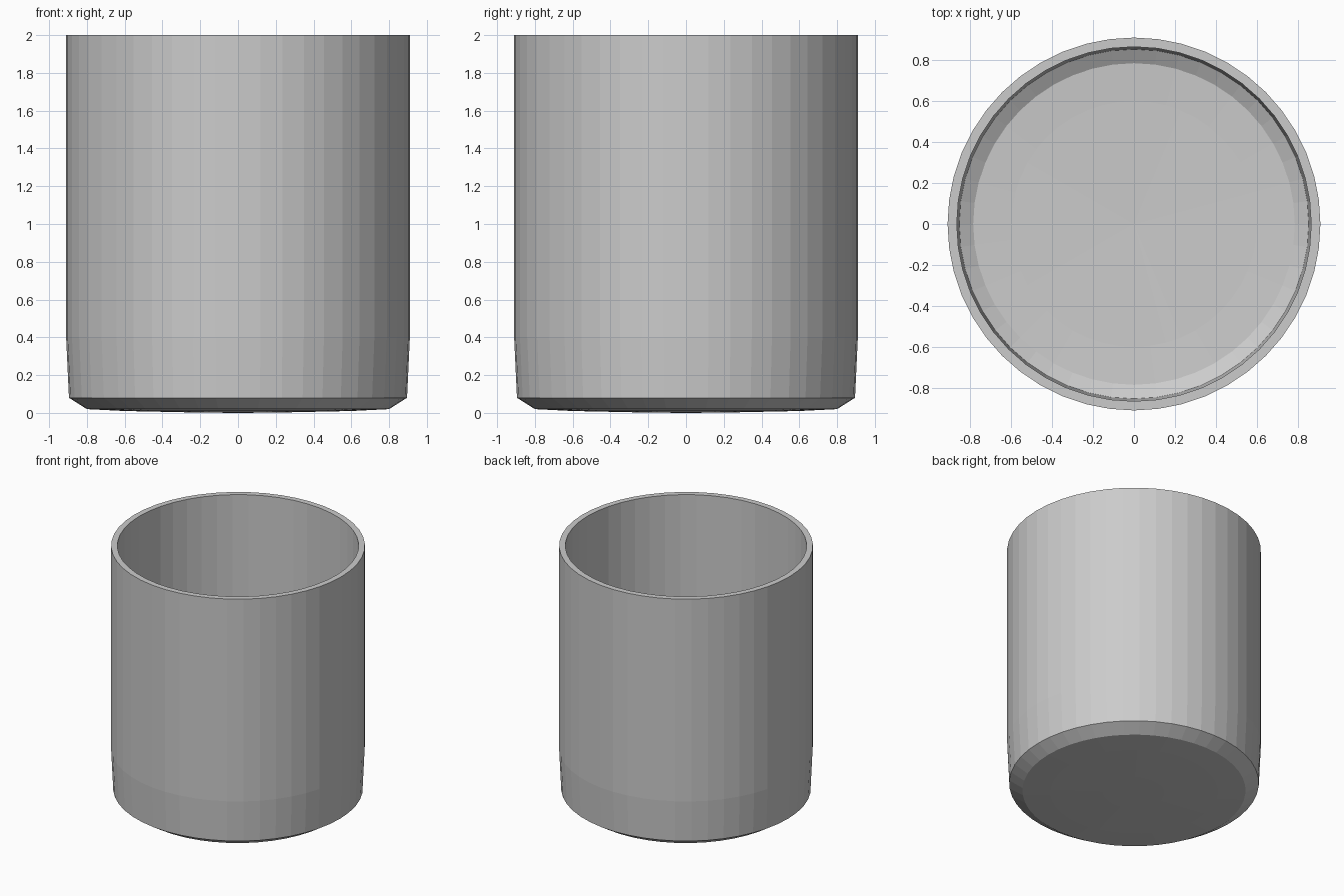
import bpy, bmesh, math

if "Cube" in bpy.data.objects:
    bpy.data.objects.remove(bpy.data.objects["Cube"])

SIDES = 48

# Cross-section (radius, height): outside from the base up, over the rim, down the inside
PROFILE = [
    (0.0, 0.0), (0.22, 0.002), (0.6, 0.01), (0.80, 0.02), (0.895, 0.08),
    (0.91, 0.40), (0.91, 2.0),
    (0.865, 2.0), (0.865, 0.40), (0.853, 0.105), (0.785, 0.065),
    (0.6, 0.056), (0.0, 0.046),
]


def revolve(name, profile, sides):
    bm = bmesh.new()
    rings = []
    for r, z in profile:
        count = 1 if r == 0 else sides
        rings.append([bm.verts.new((r * math.cos(2 * math.pi * i / sides),
                                    r * math.sin(2 * math.pi * i / sides), z))
                      for i in range(count)])
    for a, b in zip(rings, rings[1:]):
        for i in range(sides):
            j = (i + 1) % sides
            corners = [a[i % len(a)], a[j % len(a)], b[j % len(b)], b[i % len(b)]]
            bm.faces.new(list(dict.fromkeys(corners)))
    bmesh.ops.recalc_face_normals(bm, faces=bm.faces)
    mesh = bpy.data.meshes.new(name)
    bm.to_mesh(mesh)
    bm.free()
    obj = bpy.data.objects.new(name, mesh)
    bpy.context.collection.objects.link(obj)
    return obj


# Open cup with a chamfered base and thin flat-faced wall
revolve("cup", PROFILE, SIDES)
